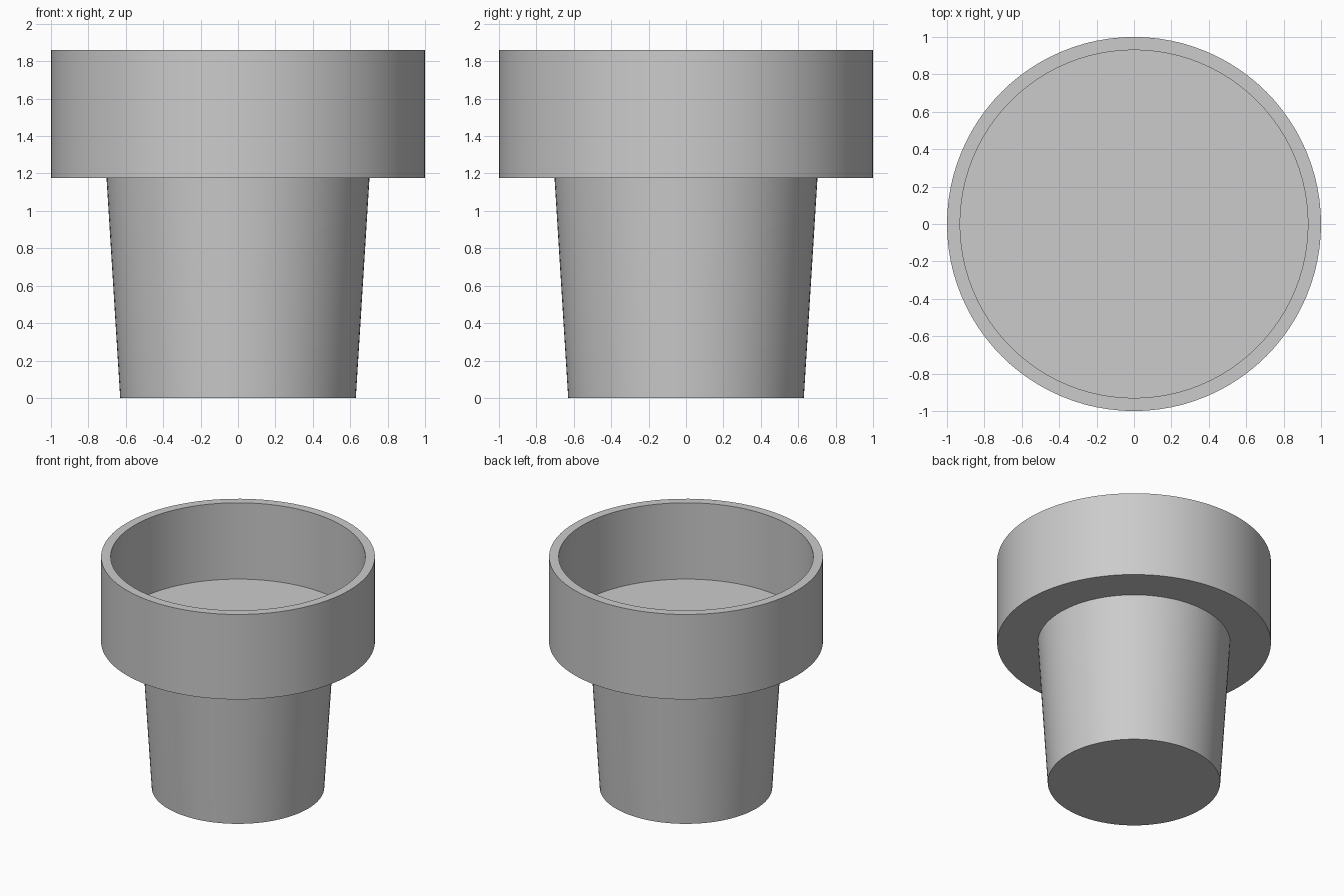
import bpy, math

if "Cube" in bpy.data.objects:
    bpy.data.objects.remove(bpy.data.objects["Cube"])

SEGMENTS = 96

clay = bpy.data.materials.new("plain grey")
clay.diffuse_color = (0.6, 0.6, 0.6, 1)
clay.use_nodes = True
clay.node_tree.nodes["Principled BSDF"].inputs["Base Color"].default_value = clay.diffuse_color


def revolve(name, profile):
    """Spin an (r, z) profile about z; end points on the axis become poles."""
    verts, rings, faces = [], [], []
    for r, z in profile:
        count = SEGMENTS if r > 0 else 1
        rings.append(range(len(verts), len(verts) + count))
        for i in range(count):
            a = 2 * math.pi * i / SEGMENTS
            verts.append((r * math.cos(a), r * math.sin(a), z))
    for low, high in zip(rings, rings[1:]):
        for i in range(SEGMENTS):
            j = (i + 1) % SEGMENTS
            if len(low) == 1:
                faces.append((low[0], high[j], high[i]))
            elif len(high) == 1:
                faces.append((low[i], low[j], high[0]))
            else:
                faces.append((low[i], low[j], high[j], high[i]))
    mesh = bpy.data.meshes.new(name)
    mesh.from_pydata(verts, [], faces)
    mesh.materials.append(clay)
    obj = bpy.data.objects.new(name, mesh)
    bpy.context.collection.objects.link(obj)
    bpy.ops.object.select_all(action='DESELECT')
    obj.select_set(True)
    bpy.context.view_layer.objects.active = obj
    bpy.ops.object.shade_smooth_by_angle(angle=math.radians(30))
    return obj


# Tapered base, wide collar and flat-floored recess in one closed profile
revolve("flower_pot", [
    (0, 0), (0.63, 0),             # underside
    (0.703, 1.175), (1, 1.175),    # tapered wall, collar underside
    (1, 1.86), (0.93, 1.86),       # collar wall, rim
    (0.93, 1.245), (0, 1.245),     # inner wall, recess floor
])
